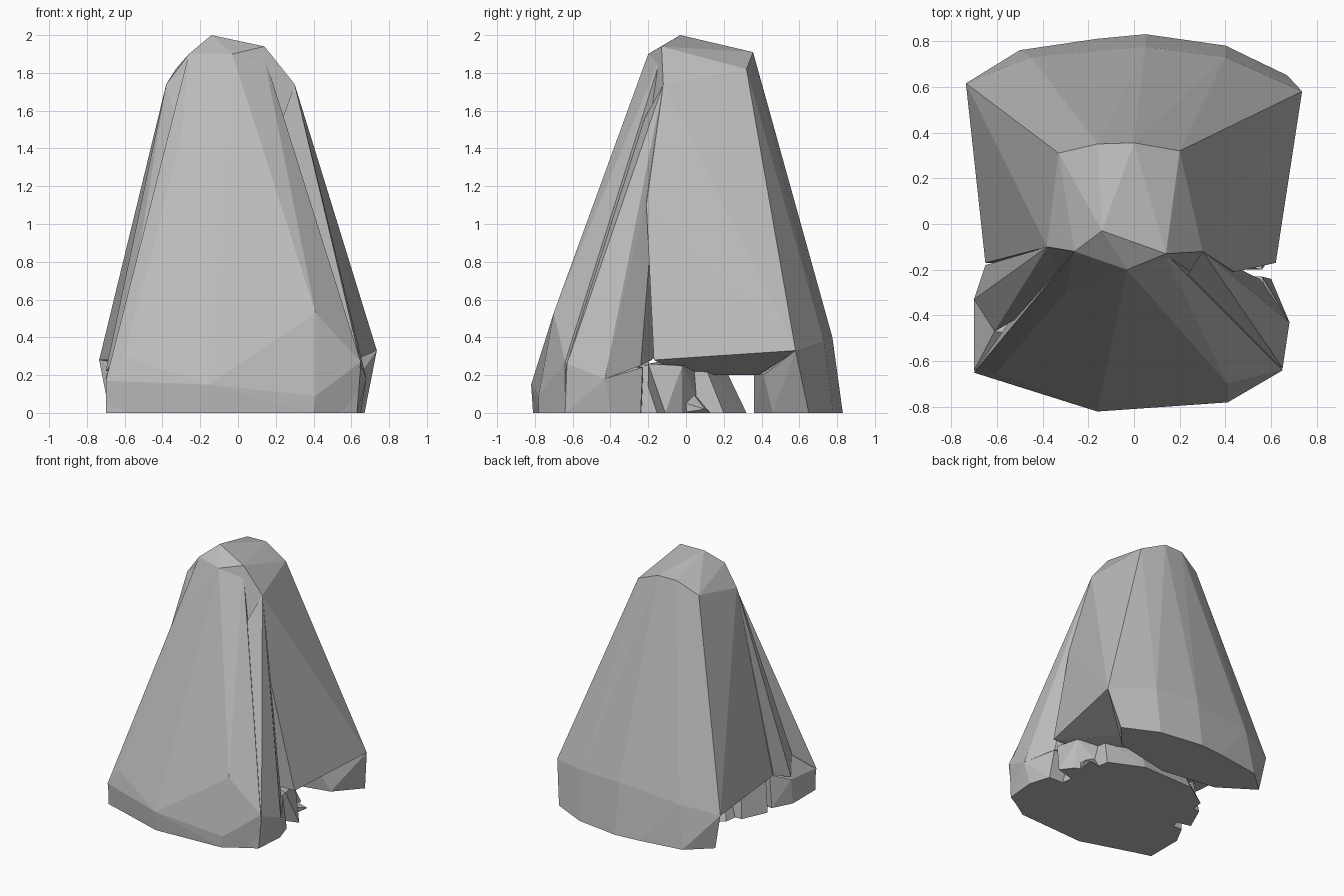
import bpy, bmesh

stone = bpy.data.materials.new("stone grey")
stone.diffuse_color = (0.5, 0.5, 0.5, 1)


def hull(name, pts):
    """Faceted convex block around a handful of corner points."""
    bm = bmesh.new()
    verts = [bm.verts.new(p) for p in pts]
    res = bmesh.ops.convex_hull(bm, input=verts)
    junk = {g for k in ("geom_interior", "geom_unused") for g in res[k]
            if isinstance(g, bmesh.types.BMVert)}
    bmesh.ops.delete(bm, geom=[v for v in bm.verts if v in junk or not v.link_faces], context='VERTS')
    bmesh.ops.recalc_face_normals(bm, faces=bm.faces)
    me = bpy.data.meshes.new(name)
    bm.to_mesh(me)
    bm.free()
    me.materials.append(stone)
    ob = bpy.data.objects.new(name, me)
    bpy.context.collection.objects.link(ob)
    return ob


def slab(points, z):
    return [(x, y, z) for x, y in points]


# main mass: rounded summit spreading to the side walls and broad back
core = hull("boulder", [
    (-.03, -.2, 1.9), (.14, -.13, 1.94), (-.14, -.03, 2), (-.26, -.12, 1.9),
    (-.38, -.1, 1.74), (.3, -.12, 1.74), (-.33, .31, 1.82), (-.16, .35, 1.91),
    (0, .355, 1.91), (.2, .32, 1.82), (.44, -.21, 1.1),
    (.735, .58, .33), (.62, -.17, .28), (-.735, .615, .28), (-.65, -.17, .28),
    (.4, .73, .38), (.05, .775, .4), (-.45, .73, .34),
    (.3, .38, .2), (-.3, .38, .2), (.3, 0, .2), (-.3, 0, .2)])

# front face leaning out to its foot
front = hull("front_face", [
    (-.03, -.2, 1.9), (.13, -.12, 1.92), (-.26, -.12, 1.9), (-.3, -.3, 1.45),
    (.19, -.3, 1.43), (-.6, -.65, .3), (-.7, -.65, .17), (-.16, -.82, .15),
    (.41, -.78, .09), (.65, -.64, .27), (.41, -.7, .53), (.4, -.2, .2), (-.4, -.2, .2)]
    + slab([(-.69, -.64), (-.16, -.81), (.4, -.78), (.62, -.64)], 0))

# ridges on either side, set back behind the front face
right_ridge = hull("right_ridge", [
    (.19, -.29, 1.43), (.3, -.12, 1.74), (.44, -.22, 1.1), (.65, -.63, .26),
    (.68, -.43, .18), (.55, -.24, .25), (.3, -.15, .3)])
left_ridge = hull("left_ridge", [
    (-.38, -.1, 1.74), (-.3, -.29, 1.45), (-.61, -.47, .33), (-.7, -.33, .22),
    (-.65, -.18, .28), (-.26, -.12, 1.85), (-.3, -.2, .3)])

# front foot, its recessed rear part, and broken chips at the sides
front_foot = hull("front_foot", [
    (-.61, -.47, .32), (-.7, -.64, .17), (-.7, -.33, .2), (.65, -.63, .26),
    (.68, -.43, .18), (.56, -.23, .24), (-.6, -.2, .26)]
    + slab([(-.7, -.64), (-.16, -.8), (.4, -.77), (.63, -.64), (.65, -.4),
            (.6, -.24), (-.62, -.2), (-.7, -.35)], 0))
inner_foot = hull("inner_foot",
    slab([(.42, -.25), (.36, .1), (.12, .2), (-.25, .2), (-.4, .08), (-.45, -.25)], .25)
    + slab([(.48, -.25), (.42, .2), (.16, .32), (-.28, .31), (-.48, .18), (-.55, -.25)], 0))
chips = [
    hull("right_chip", [(.56, -.2, .26), (.52, -.02, .25), (.35, -.15, .27), (.35, .05, .25),
                        (.62, -.11, 0), (.55, -.02, 0), (.3, -.2, 0), (.35, .1, 0)]),
    hull("low_chip", [(.5, -.03, .06), (.54, .1, .02), (.35, 0, .15),
                      (.5, -.03, 0), (.52, .13, 0), (.3, .1, 0)]),
    hull("left_chip", [(-.58, -.18, .26), (-.52, .05, .25), (-.3, 0, .27),
                       (-.64, -.12, 0), (-.55, .08, 0), (-.3, .1, 0), (-.3, -.2, 0)])]

# crescent back foot
back_foot = hull("back_foot", [
    (.735, .58, .33), (-.735, .615, .28), (.4, .73, .38), (.05, .775, .4),
    (-.45, .73, .34), (.4, .41, .2), (-.35, .38, .22), (.03, .36, .22)]
    + slab([(.67, .65), (.4, .78), (.05, .83), (-.16, .81), (-.5, .76),
            (-.68, .6), (-.41, .42), (.03, .36), (.5, .46)], 0))

# fuse the blocks into one rock
parts = [front, right_ridge, left_ridge, front_foot, inner_foot, back_foot] + chips
for p in parts:
    m = core.modifiers.new(p.name, 'BOOLEAN')
    m.operation, m.solver, m.object = 'UNION', 'EXACT', p
dg = bpy.context.evaluated_depsgraph_get()
fused = bpy.data.meshes.new_from_object(core.evaluated_get(dg))
core.modifiers.clear()
core.data = fused
for p in parts:
    bpy.data.objects.remove(p)
